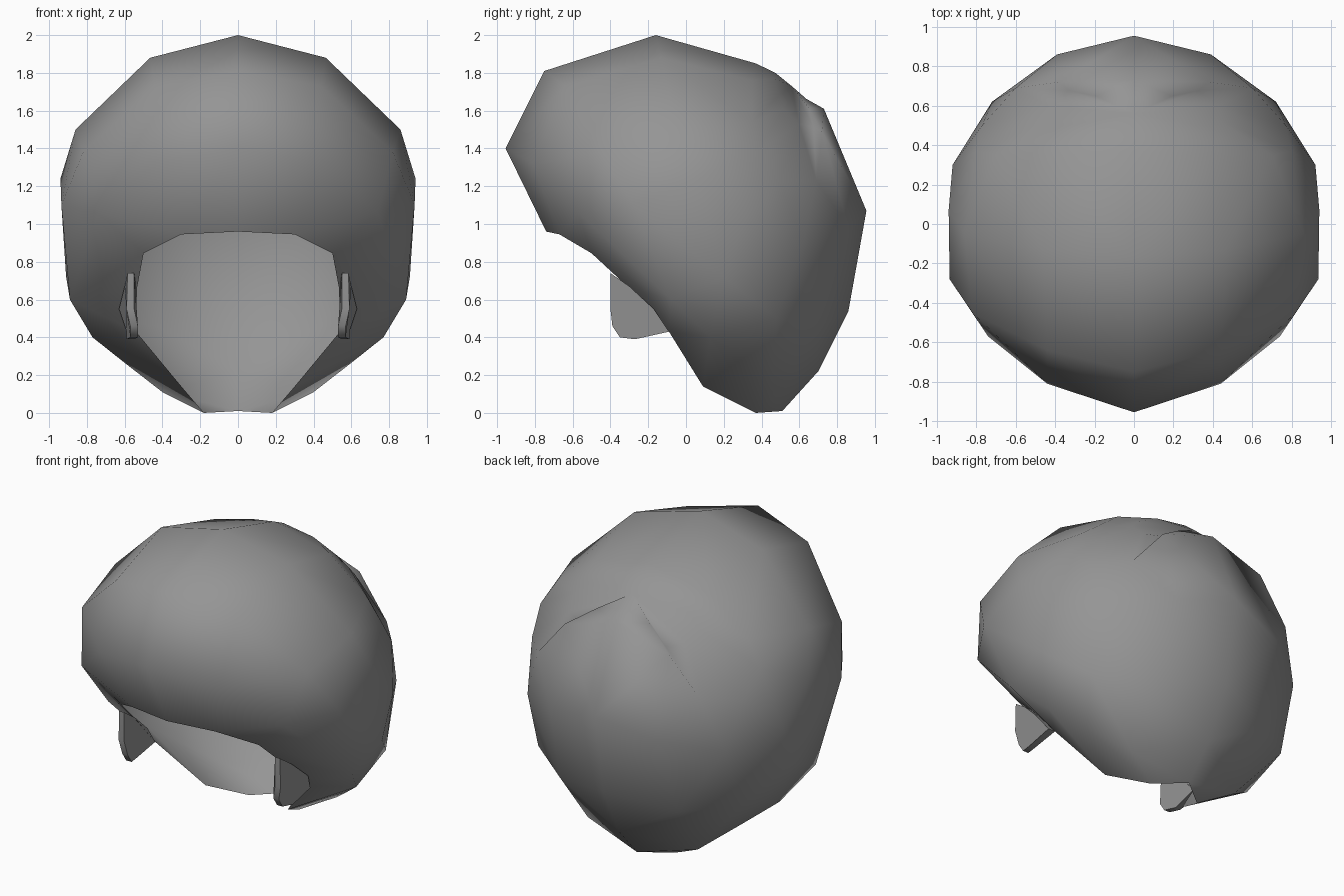
import bpy, bmesh
from mathutils import Vector

if "Cube" in bpy.data.objects:
    bpy.data.objects.remove(bpy.data.objects["Cube"])

grey = bpy.data.materials.new("mid grey")
grey.diffuse_color = (0.3, 0.3, 0.3, 1)
grey.use_nodes = True
grey.node_tree.nodes["Principled BSDF"].inputs["Base Color"].default_value = grey.diffuse_color


def finish(name, bm):
    me = bpy.data.meshes.new(name)
    bm.to_mesh(me)
    bm.free()
    me.materials.append(grey)
    for p in me.polygons:
        p.use_smooth = True
    ob = bpy.data.objects.new(name, me)
    bpy.context.collection.objects.link(ob)
    return ob


# Hair shell: half rings from the face opening to the crown, front to back
rings = [
    [(0, -.74, .96), (.3, -.67, .945), (.5, -.5, .845), (.535, -.3, .66),
     (.54, -.09, .43), (.3, .09, .14), (.18, .37, 0), (0, .51, .01)],
    [(0, -.955, 1.4), (.44, -.81, 1.32), (.74, -.57, 1.06), (.89, -.08, .6),
     (.77, .13, .4), (.6, .28, .265), (.4, .45, .11), (0, .7, .22)],
    [(0, -.75, 1.81), (.44, -.64, 1.73), (.82, -.45, 1.38), (.935, -.28, 1.1),
     (.91, .2, .72), (.74, .48, .5), (.43, .7, .46), (0, .86, .54)],
    [(0, -.16, 2), (.465, -.13, 1.88), (.86, -.05, 1.5), (.94, .07, 1.24),
     (.92, .3, 1), (.72, .62, .9), (.39, .86, .98), (0, .955, 1.07)],
    [(0, .37, 1.85), (.42, .35, 1.76), (.7, .35, 1.54), (.8, .37, 1.38),
     (.77, .5, 1.22), (.6, .69, 1.23), (.38, .72, 1.49), (0, .73, 1.61)],
]
rings = [[Vector(p) for p in r] for r in rings]
centre, crown = Vector((0, 0, 1.07)), Vector((0, .56, 1.73))
# Extra ring rounding the crown
rings.append([centre + ((p + crown) / 2 - centre).normalized() * .87 for p in rings[-1]])

bm = bmesh.new()
loops = []
for half in rings:
    full = half + [Vector((-p.x, p.y, p.z)) for p in half[-2:0:-1]]
    loops.append([bm.verts.new(p) for p in full])
n = len(loops[0])
for a, b in zip(loops, loops[1:]):
    for i in range(n):
        j = (i + 1) % n
        p, q, r, s = a[i], a[j], b[j], b[i]
        # Split each quad along its outer diagonal so the shell stays rounded
        if ((p.co + r.co) / 2 - centre).length > ((q.co + s.co) / 2 - centre).length:
            tris = (p, q, r), (p, r, s)
        else:
            tris = (p, q, s), (q, r, s)
        for t in tris:
            bm.faces.new(t)
tip = bm.verts.new(crown)
for i in range(n):
    bm.faces.new((loops[-1][i], loops[-1][(i + 1) % n], tip))
finish("hair_shell", bm)

# Side locks hanging in front of the ears: (y, z, outer x, inner x)
lock = [(-.40, .74, .585, .55), (-.40, .55, .59, .55), (-.39, .46, .57, .53),
        (-.35, .40, .57, .53), (-.27, .39, .59, .55), (-.09, .43, .59, .54),
        (-.17, .55, .63, .54), (-.3, .67, .60, .54)]
for side, name in ((1, "right_lock"), (-1, "left_lock")):
    bm = bmesh.new()
    outer = [bm.verts.new((side * x, y, z)) for y, z, x, _ in lock]
    inner = [bm.verts.new((side * x, y, z)) for y, z, _, x in lock]
    bm.faces.new(outer)
    bm.faces.new(inner[::-1])
    for i in range(len(lock)):
        j = (i + 1) % len(lock)
        bm.faces.new((outer[j], outer[i], inner[i], inner[j]))
    bmesh.ops.recalc_face_normals(bm, faces=bm.faces)
    ob = finish(name, bm)
    bpy.context.view_layer.objects.active = ob
    ob.select_set(True)
    bpy.ops.object.shade_smooth_by_angle(angle=0.9)
    ob.select_set(False)
